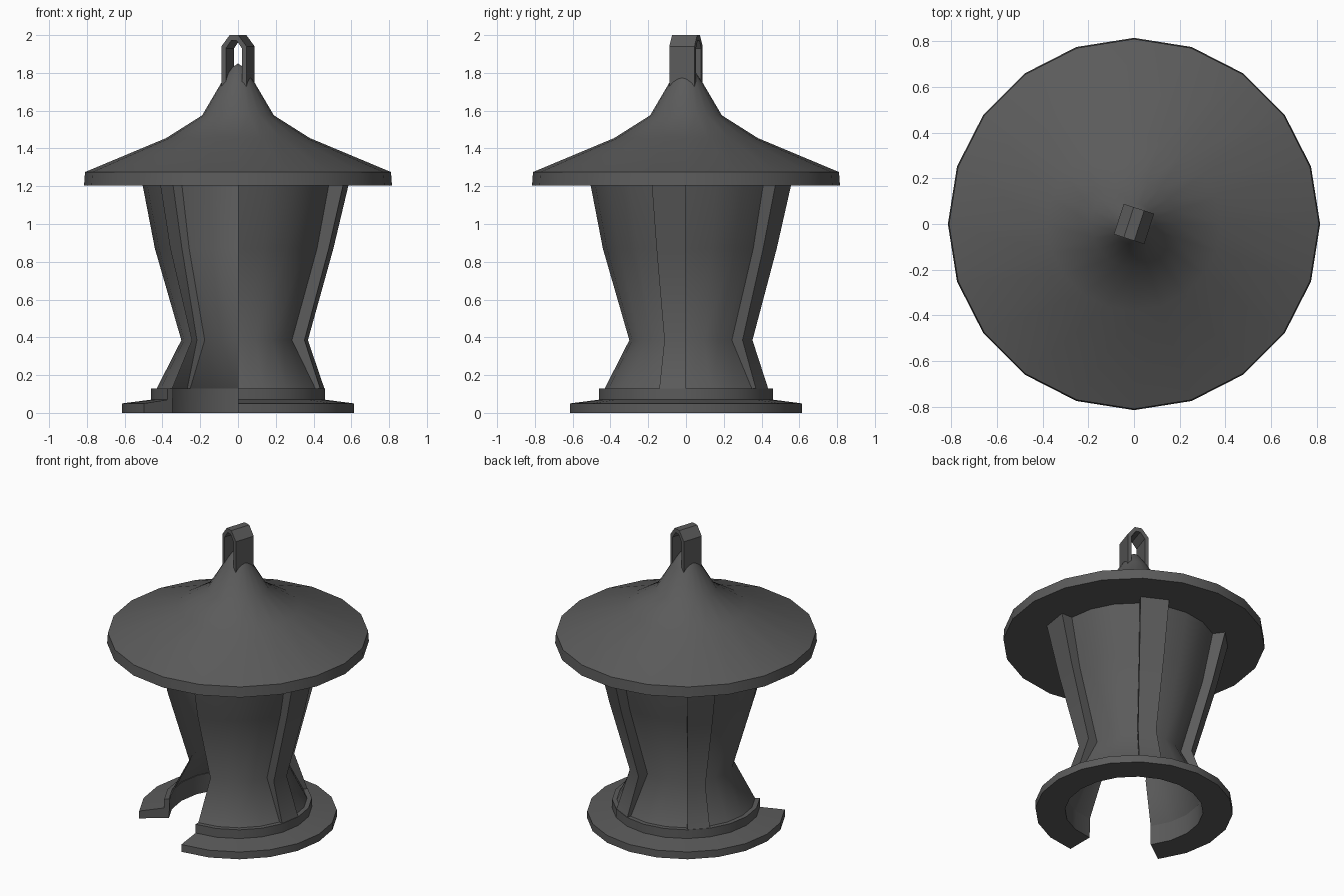
import bpy, bmesh, math
from mathutils import Matrix

cube = bpy.data.objects.get("Cube")
if cube:
    bpy.data.objects.remove(cube, do_unlink=True)

SIDES = 20
STEP = 2 * math.pi / SIDES
START = 15            # side where the open doorway ends
SPAN = 17             # sides covered by the walls; the rest is the doorway

metal = bpy.data.materials.new("dark_grey_metal")
GREY = (0.105, 0.105, 0.105, 1)
metal.diffuse_color = GREY
metal.use_nodes = True
for node in metal.node_tree.nodes:
    if node.type == 'BSDF_PRINCIPLED':
        node.inputs["Base Color"].default_value = GREY
        node.inputs["Roughness"].default_value = 0.8


def finish(bm, name, angle=50, recalc=True):
    bmesh.ops.remove_doubles(bm, verts=bm.verts, dist=0.0005)
    if recalc:
        bmesh.ops.recalc_face_normals(bm, faces=bm.faces)
    mesh = bpy.data.meshes.new(name)
    bm.to_mesh(mesh)
    bm.free()
    mesh.materials.append(metal)
    obj = bpy.data.objects.new(name, mesh)
    bpy.context.collection.objects.link(obj)
    bpy.ops.object.select_all(action='DESELECT')
    obj.select_set(True)
    bpy.context.view_layer.objects.active = obj
    bpy.ops.object.shade_smooth_by_angle(angle=math.radians(angle))
    return obj


def column(bm, profile, k):
    c, s = math.cos(k * STEP), math.sin(k * STEP)
    return [bm.verts.new((r * c, r * s, z)) for r, z in profile]


def bridge(bm, a, b, closed=False):
    n = len(a)
    for i in range(n if closed else n - 1):
        j = (i + 1) % n
        bm.faces.new((a[i], b[i], b[j], a[j]))


# Roof: revolved hat with a flat underside
roof_profile = [(0, 1.205), (0.815, 1.205), (0.81, 1.275), (0.38, 1.455),
                (0.19, 1.575), (0.09, 1.745), (0.03, 1.83), (0, 1.85)]
bm = bmesh.new()
cols = [column(bm, roof_profile, k) for k in range(SIDES)]
for k in range(SIDES):
    bridge(bm, cols[k], cols[(k + 1) % SIDES])
bmesh.ops.remove_doubles(bm, verts=bm.verts, dist=0.0005)
bmesh.ops.dissolve_degenerate(bm, edges=bm.edges, dist=0.0005)
finish(bm, "roof")

# Base: stepped ring, open at the doorway
base_profile = [(0.43, 0), (0.615, 0), (0.615, 0.05), (0.46, 0.07),
                (0.46, 0.13), (0.425, 0.13)]
bm = bmesh.new()
cols = [column(bm, base_profile, START + k) for k in range(SPAN + 1)]
for a, b in zip(cols, cols[1:]):
    bridge(bm, a, b, closed=True)
bm.faces.new(cols[0])
bm.faces.new(cols[-1])
finish(bm, "base_ring", 35)

# Walls: thin waisted shell with three ribs pushed outward
wall_profile = [(0.43, 0.13), (0.3, 0.385), (0.44, 0.87), (0.505, 1.206)]
rib_profile = [(0.457, 0.13), (0.37, 0.385), (0.505, 0.87), (0.585, 1.206)]
rib_sides = (4, 8, 12)
bm = bmesh.new()
previous = None
for k in range(SPAN):
    profile = rib_profile if k in rib_sides else wall_profile
    a = column(bm, profile, START + k)
    b = column(bm, profile, START + k + 1)
    if previous and previous[0] != profile:
        bridge(bm, previous[1], a)
    bridge(bm, a, b)
    previous = (profile, b)
finish(bm, "ribbed_wall", recalc=False)

# Handle: extruded strap loop, turned with the rib pattern
half_outer = [(0.07, 1.72), (0.07, 1.94), (0.024, 2.0)]
half_inner = [(0.045, 1.72), (0.045, 1.93), (0.014, 1.972)]


def mirrored(half):
    return half + [(-x, z) for x, z in reversed(half)]


outline = mirrored(half_outer) + mirrored(half_inner)[::-1]
bm = bmesh.new()
near = [bm.verts.new((x, -0.07, z)) for x, z in outline]
far = [bm.verts.new((x, 0.07, z)) for x, z in outline]
bridge(bm, near, far, closed=True)
count = len(outline)
for side in (near, far):
    for i in range(count // 2 - 1):
        bm.faces.new((side[i], side[i + 1], side[count - 2 - i], side[count - 1 - i]))
bmesh.ops.transform(bm, matrix=Matrix.Rotation(-STEP, 4, 'Z'), verts=bm.verts)
finish(bm, "handle", 20)
